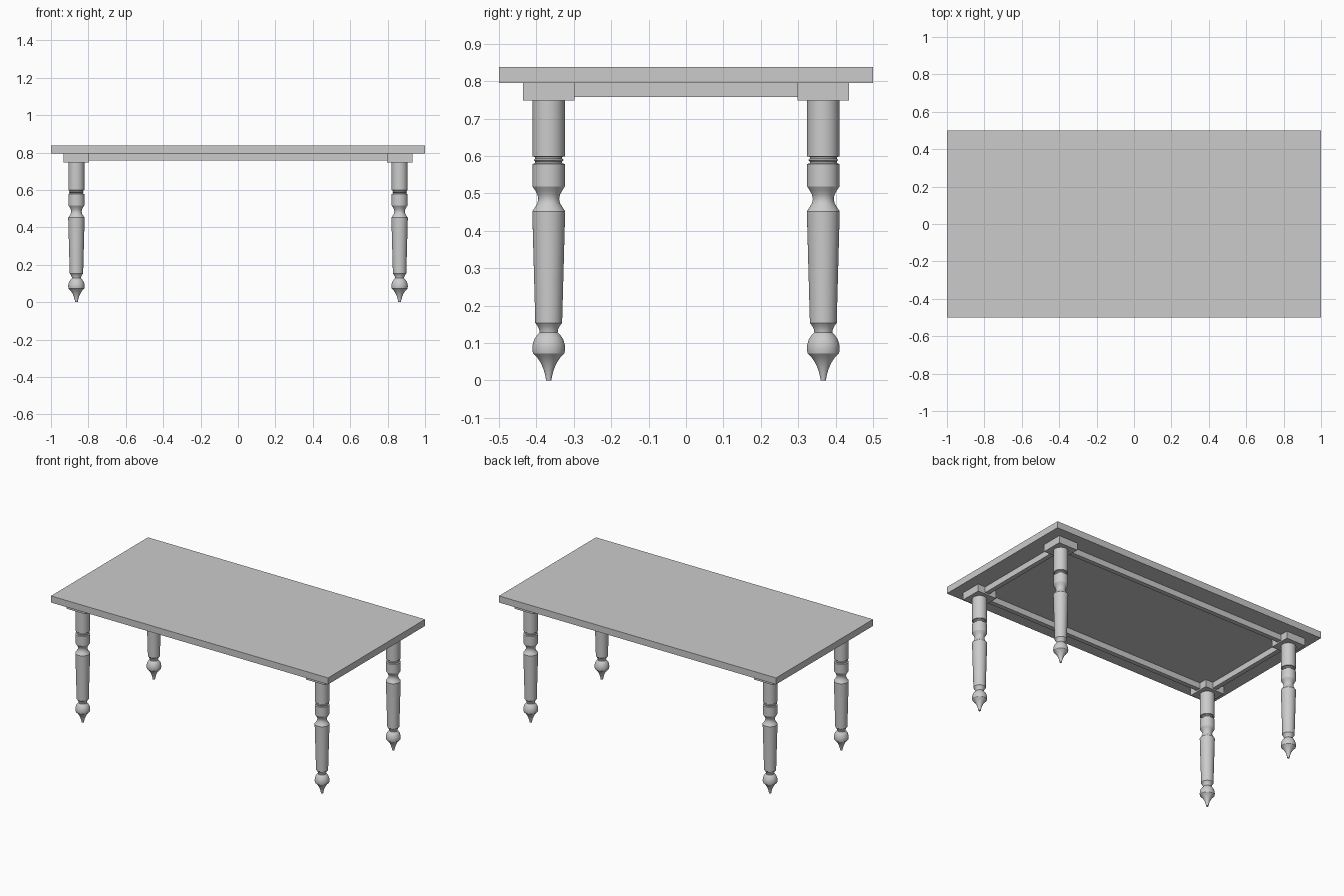
import bpy, bmesh, math

if "Cube" in bpy.data.objects:
    bpy.data.objects.remove(bpy.data.objects["Cube"])

LEG_X, LEG_Y = 0.864, 0.367
BLOCK = 0.137
RAIL = 0.03


def box(name, center, size):
    bpy.ops.mesh.primitive_cube_add(size=1, location=center)
    ob = bpy.context.object
    ob.name = name
    ob.scale = size
    bpy.ops.object.transform_apply(location=False, rotation=False, scale=True)
    return ob


def turned(name, profile, x, y, sides=40):
    bm = bmesh.new()
    rings = []
    for r, z in profile:
        rings.append([bm.verts.new((r * math.cos(2 * math.pi * i / sides),
                                    r * math.sin(2 * math.pi * i / sides), z))
                      for i in range(sides)])
    for a, b in zip(rings, rings[1:]):
        for i in range(sides):
            j = (i + 1) % sides
            bm.faces.new((a[i], a[j], b[j], b[i]))
    bm.faces.new(rings[0][::-1])
    bm.faces.new(rings[-1])
    me = bpy.data.meshes.new(name)
    bm.to_mesh(me)
    bm.free()
    ob = bpy.data.objects.new(name, me)
    ob.location = (x, y, 0)
    bpy.context.collection.objects.link(ob)
    bpy.ops.object.select_all(action='DESELECT')
    ob.select_set(True)
    bpy.context.view_layer.objects.active = ob
    bpy.ops.object.shade_smooth_by_angle(angle=math.radians(30))
    return ob


# Turned leg outline as (radius, height), foot to top
profile = [
    (0.007, 0.0), (0.009, 0.012), (0.014, 0.03), (0.021, 0.046), (0.031, 0.061),
    (0.042, 0.072), (0.044, 0.083), (0.043, 0.095), (0.039, 0.109), (0.032, 0.12),
    (0.024, 0.128), (0.025, 0.136), (0.030, 0.146), (0.036, 0.154), (0.036, 0.160),
    (0.044, 0.452), (0.036, 0.464), (0.030, 0.474), (0.028, 0.485), (0.030, 0.496),
    (0.036, 0.507), (0.043, 0.518), (0.043, 0.578), (0.036, 0.581), (0.036, 0.585),
    (0.040, 0.589), (0.036, 0.593), (0.036, 0.597), (0.043, 0.599), (0.043, 0.75),
]

# Table top
box("table_top", (0, 0, 0.8165), (2, 1, 0.043))

# Legs with square corner blocks
for sy, depth in ((-1, "front"), (1, "back")):
    for sx, side in ((-1, "left"), (1, "right")):
        turned(f"{depth}_{side}_leg", profile, sx * LEG_X, sy * LEG_Y)
        box(f"{depth}_{side}_corner_block", (sx * LEG_X, sy * LEG_Y, 0.7715),
            (BLOCK, BLOCK, 0.047))

# Apron rails between the blocks
for s, n in ((-1, "front"), (1, "back")):
    box(f"{n}_rail", (0, s * LEG_Y, 0.776), (2 * LEG_X - BLOCK, RAIL, 0.038))
for s, n in ((-1, "left"), (1, "right")):
    box(f"{n}_rail", (s * LEG_X, 0, 0.776), (RAIL, 2 * LEG_Y - BLOCK, 0.038))
